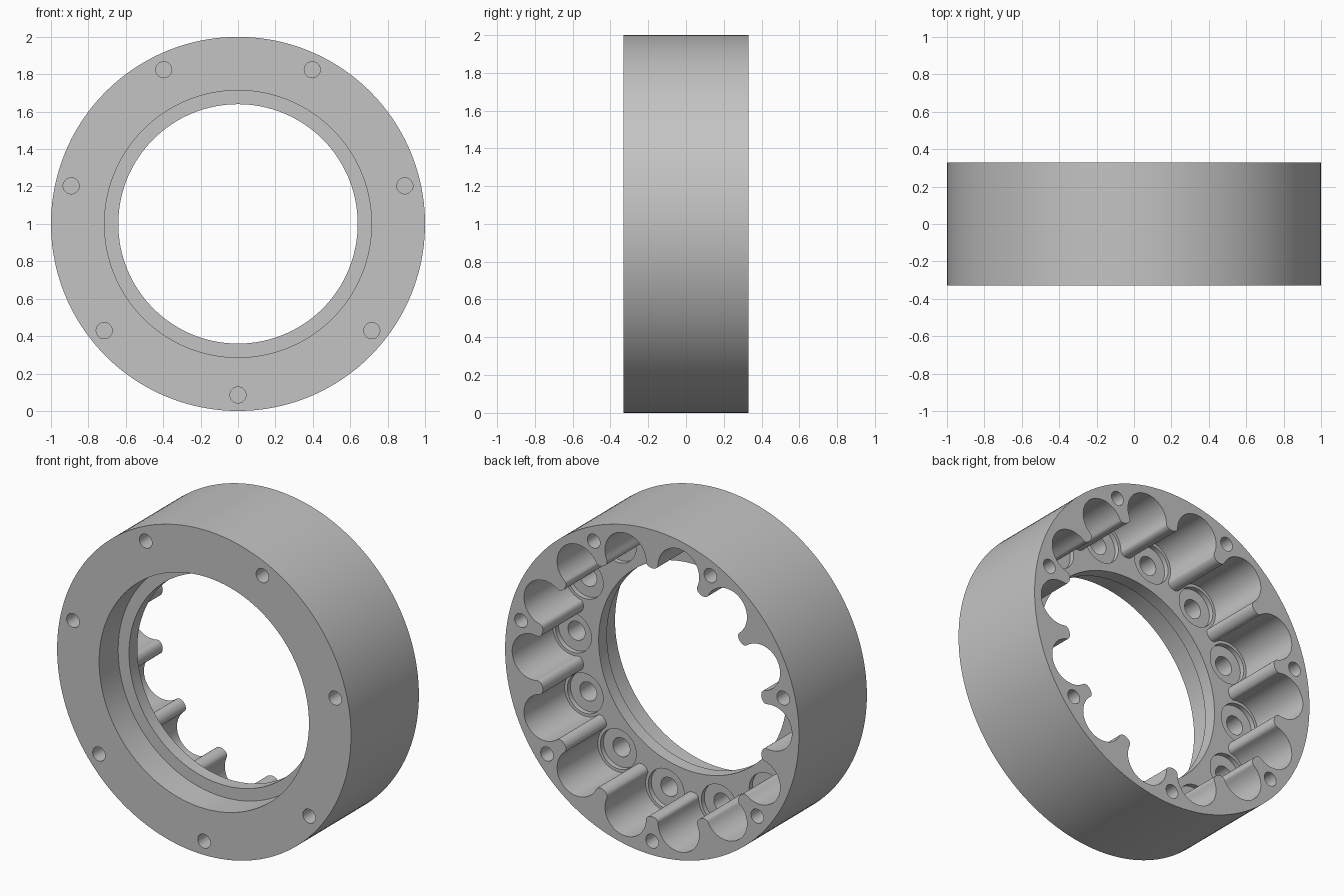
import bpy, bmesh
from math import sin, cos, pi, radians

old = bpy.data.objects.get("Cube")
if old:
    bpy.data.objects.remove(old, do_unlink=True)

HALF = 0.33            # half the housing depth
FLOOR = -0.065         # level of the pocket floor
COUNT = 14             # pockets around the ring
STEP = 2 * pi / COUNT
PITCH_R, POCKET_R = 0.812, 0.14


def circle(radius, n, cx=0.0, cz=0.0):
    return [(cx + radius * cos(2 * pi * i / n), cz + radius * sin(2 * pi * i / n))
            for i in range(n)]


def polar(radius, angle):
    return radius * cos(angle), radius * sin(angle)


def prisms(name, outlines, y0, y1):
    """One object holding a closed prism along y for each x-z outline."""
    bm = bmesh.new()
    for pts in outlines:
        a = [bm.verts.new((x, y0, z + 1)) for x, z in pts]
        b = [bm.verts.new((x, y1, z + 1)) for x, z in pts]
        bm.faces.new(a)
        bm.faces.new(b[::-1])
        for i in range(len(pts)):
            j = (i + 1) % len(pts)
            bm.faces.new((a[j], a[i], b[i], b[j]))
    bmesh.ops.recalc_face_normals(bm, faces=bm.faces)
    mesh = bpy.data.meshes.new(name)
    bm.to_mesh(mesh)
    bm.free()
    obj = bpy.data.objects.new(name, mesh)
    bpy.context.scene.collection.objects.link(obj)
    return obj


# Scalloped outline: round pockets joined by blunt rounded teeth
def scallops():
    pts = []
    reach = pi / 2 + STEP / 2
    tooth_r = PITCH_R * cos(STEP / 2)
    tooth_w = PITCH_R * sin(STEP / 2) - POCKET_R
    for k in range(COUNT):
        ang = -pi / 2 + (k + 0.5) * STEP
        cx, cz = polar(PITCH_R, ang)
        for i in range(33):
            dx, dz = polar(POCKET_R, ang - reach + 2 * reach * i / 32)
            pts.append((cx + dx, cz + dz))
        mid = ang + STEP / 2
        for i in range(1, 12):
            t = pi * i / 12
            r, side = tooth_r - 0.028 * sin(t), -tooth_w * cos(t)
            pts.append((r * cos(mid) - side * sin(mid),
                        r * sin(mid) + side * cos(mid)))
    return pts


pocket_centres = [polar(PITCH_R, -pi / 2 + (k + 0.5) * STEP) for k in range(COUNT)]
screw_centres = [polar(0.915, -pi / 2 + 2 * k * STEP) for k in range(COUNT // 2)]


def holes(radius, centres, n=32):
    return [circle(radius, n, x, z) for x, z in centres]


# Housing blank and the shapes cut out of it
housing = prisms("ring_housing", [circle(1.0, 160)], -HALF, HALF)
cutters = [
    prisms("pocket_cutter", [scallops()], FLOOR, 0.5),
    prisms("bore_cutter", [circle(0.64, 128)], -0.5, 0.1),
    prisms("front_counterbore_cutter", [circle(0.714, 128)], -0.5, -0.145),
    prisms("bearing_seat_cutter", holes(0.122, pocket_centres, 40), FLOOR - 0.03, 0.0),
    prisms("shaft_hole_cutter", holes(0.058, pocket_centres), FLOOR - 0.17, 0.02),
    prisms("front_screw_hole_cutter", holes(0.043, screw_centres), -0.5, -0.17),
    prisms("back_screw_hole_cutter", holes(0.043, screw_centres), 0.17, 0.5),
]
for cutter in cutters:
    cutter.hide_render = True
    mod = housing.modifiers.new(cutter.name, 'BOOLEAN')
    mod.operation = 'DIFFERENCE'
    mod.solver = 'EXACT'
    mod.object = cutter

# Bake the cuts and drop the helpers
bpy.context.view_layer.update()
graph = bpy.context.evaluated_depsgraph_get()
result = bpy.data.meshes.new_from_object(housing.evaluated_get(graph))
housing.modifiers.clear()
housing.data = result
for cutter in cutters:
    bpy.data.objects.remove(cutter, do_unlink=True)

# Plain grey metal
GREY = (0.55, 0.55, 0.55, 1)
metal = bpy.data.materials.new("grey_metal")
metal.use_nodes = True
metal.diffuse_color = GREY
metal.node_tree.nodes["Principled BSDF"].inputs["Base Color"].default_value = GREY
result.materials.clear()
result.materials.append(metal)
for face in result.polygons:
    face.material_index = 0

# Smooth curved walls, crisp rims
bpy.ops.object.select_all(action='DESELECT')
housing.select_set(True)
bpy.context.view_layer.objects.active = housing
bpy.ops.object.shade_smooth_by_angle(angle=radians(30))
